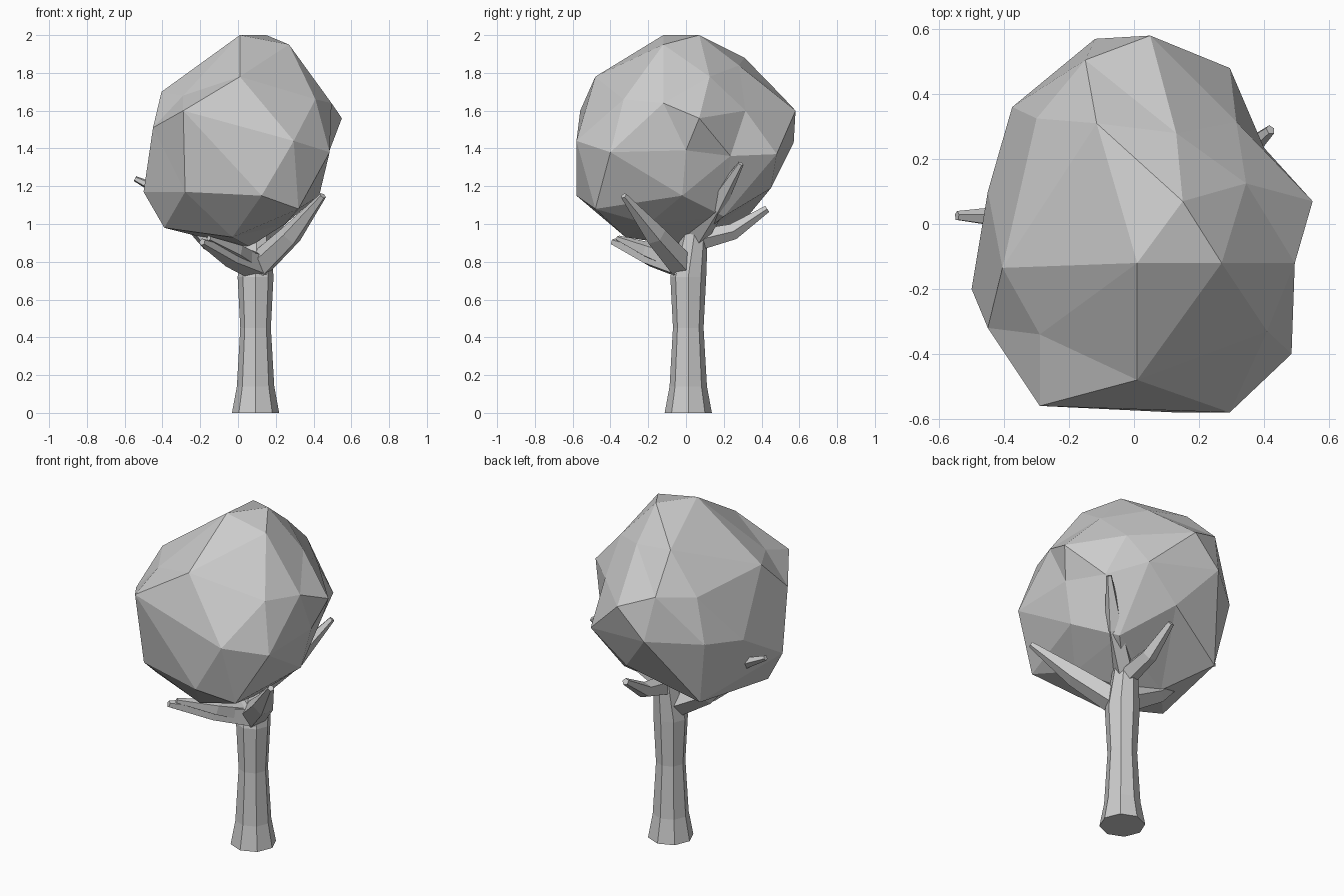
import bpy, bmesh, math
from mathutils import Vector


def finish(name, bm):
    bmesh.ops.recalc_face_normals(bm, faces=bm.faces[:])
    me = bpy.data.meshes.new(name)
    bm.to_mesh(me)
    bm.free()
    ob = bpy.data.objects.new(name, me)
    bpy.context.collection.objects.link(ob)
    return ob


def tube(name, path, sides, level=False):
    """Tapered faceted tube; path holds (x, y, z, radius)."""
    bm = bmesh.new()
    pts = [Vector(p[:3]) for p in path]
    rings = []
    for i, p in enumerate(pts):
        d = pts[min(i + 1, len(pts) - 1)] - pts[max(i - 1, 0)]
        d = Vector((0, 0, 1)) if level else d.normalized()
        u = Vector((0, 1, 0)) if level else Vector((0, 0, 1)).cross(d).normalized()
        v = d.cross(u)
        r = path[i][3]
        ring = []
        for k in range(sides):
            a = 2 * math.pi * (k + (0 if level else 0.5)) / sides
            ring.append(bm.verts.new(p + r * (math.cos(a) * u + math.sin(a) * v)))
        rings.append(ring)
    for a, b in zip(rings, rings[1:]):
        for k in range(sides):
            n = (k + 1) % sides
            bm.faces.new((a[k], a[n], b[n], b[k]))
    bm.faces.new(rings[0][::-1])
    bm.faces.new(rings[-1])
    return finish(name, bm)


# Trunk, octagonal and slightly waisted, narrowing between the branches
tube("trunk", [(0.093, 0.012, 0, 0.125), (0.093, 0.012, 0.14, 0.099),
               (0.093, 0.012, 0.45, 0.081), (0.093, 0.012, 0.72, 0.095),
               (0.1, 0.045, 0.95, 0.07)], 8, True)

# Branches holding the crown
branches = {
    "branch_right": [(0.1, -0.01, 0.77, 0.075), (0.28, -0.16, 0.94, 0.06),
                     (0.45, -0.33, 1.15, 0.018)],
    "branch_front": [(0.11, 0.0, 0.78, 0.085), (-0.04, -0.19, 0.83, 0.06),
                     (-0.19, -0.385, 0.905, 0.02)],
    "branch_front_twig": [(0.08, -0.04, 0.8, 0.06), (-0.01, -0.2, 0.86, 0.045),
                          (-0.155, -0.36, 0.925, 0.015)],
    "branch_left": [(0.09, 0.0, 0.78, 0.075), (-0.15, 0.01, 0.91, 0.055),
                    (-0.4, 0.02, 1.17, 0.035), (-0.545, 0.025, 1.24, 0.015)],
    "branch_back": [(0.1, 0.04, 0.91, 0.06), (0.1, 0.25, 0.96, 0.045),
                    (0.1, 0.43, 1.08, 0.02)],
    "branch_back_right": [(0.1, 0.05, 0.92, 0.06), (0.27, 0.16, 1.1, 0.055),
                          (0.42, 0.29, 1.32, 0.016)],
}
for name, path in branches.items():
    tube(name, path, 5)

# Crown: faceted lumpy ball, connected by direction from its centre
crown = [
    (0.01, -0.12, 2.0), (0.15, 0.07, 2.0), (0.27, -0.12, 1.95), (0.01, -0.48, 1.78),
    (-0.405, -0.135, 1.7), (-0.29, -0.34, 1.68), (-0.29, -0.56, 1.6), (-0.45, -0.32, 1.51),
    (0.295, -0.58, 1.44), (0.41, -0.33, 1.66), (0.495, -0.12, 1.64), (0.55, 0.07, 1.56),
    (0.485, -0.4, 1.38), (-0.115, 0.31, 1.88), (0.13, 0.28, 1.84), (0.345, 0.125, 1.78),
    (0.315, 0.315, 1.6), (0.295, 0.48, 1.37), (0.05, 0.58, 1.6), (-0.12, 0.57, 1.43),
    (-0.15, 0.505, 1.68), (-0.375, 0.36, 1.4), (-0.3, 0.325, 1.65), (-0.45, 0.1, 1.35),
    (-0.5, -0.2, 1.17), (0.4, 0.235, 1.36), (0.485, 0.0, 1.39), (0.125, -0.58, 1.15),
    (-0.39, -0.22, 0.98), (-0.03, -0.32, 0.93), (0.32, -0.48, 1.08), (0.43, -0.02, 1.15),
    (-0.31, 0.31, 1.02), (0.08, 0.45, 1.19), (0.27, 0.2, 1.04), (0.06, 0.0, 0.88),
    (0.25, -0.2, 1.0), (-0.28, -0.49, 1.17), (-0.15, 0.05, 0.92),
]
centre = Vector((0, 0, 1.42))
bm = bmesh.new()
target = {}
for p in crown:
    v = bm.verts.new(centre + (Vector(p) - centre).normalized())
    target[v] = Vector(p)
bmesh.ops.convex_hull(bm, input=bm.verts[:])
for v in bm.verts:
    v.co = target[v]
finish("crown", bm)
